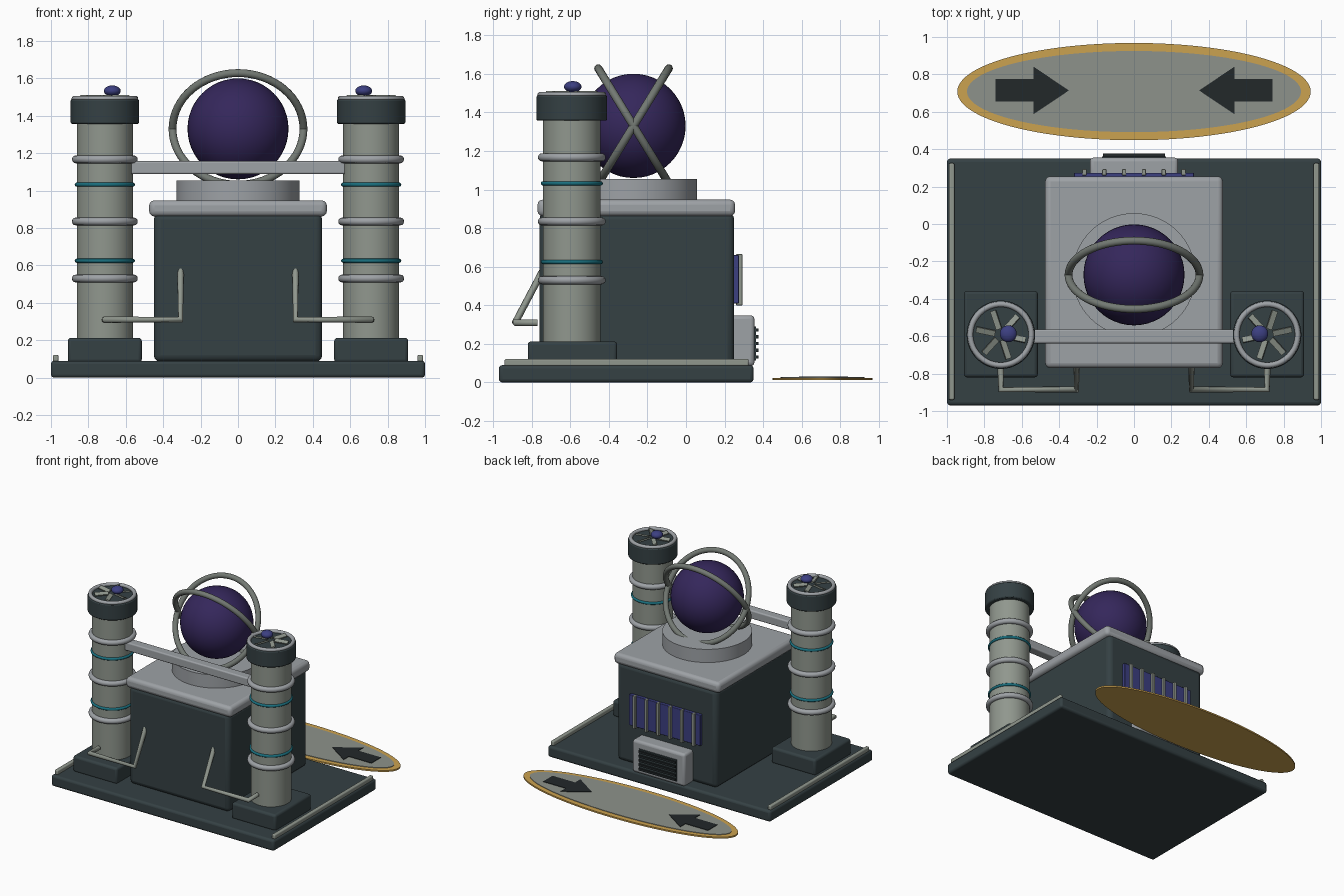
import bpy, bmesh, math
from mathutils import Matrix, Vector

if "Cube" in bpy.data.objects:
    bpy.data.objects.remove(bpy.data.objects["Cube"])


def mat(name, r, g, b):
    m = bpy.data.materials.new(name)
    m.diffuse_color = (r, g, b, 1)
    m.use_nodes = True
    m.node_tree.nodes["Principled BSDF"].inputs["Base Color"].default_value = m.diffuse_color
    return m


DARK = mat("dark_slate", 0.035, 0.052, 0.057)
LIGHT = mat("light_metal", 0.34, 0.36, 0.38)
METAL = mat("column_metal", 0.28, 0.31, 0.27)
RINGM = mat("ring_metal", 0.17, 0.19, 0.17)
PURPLE = mat("orb_purple", 0.035, 0.02, 0.105)
BLUE = mat("panel_blue", 0.045, 0.05, 0.22)
TEAL = mat("teal_glow", 0.01, 0.16, 0.21)
GOLD = mat("gold", 0.6, 0.36, 0.08)
PAD = mat("pad_grey", 0.27, 0.29, 0.26)
BLACK = mat("black", 0.016, 0.021, 0.023)


def finish(o, name, material, bevel=0, smooth=True, segments=3):
    o.name = name
    o.data.materials.append(material)
    if bevel:
        b = o.modifiers.new("bevel", 'BEVEL')
        b.width, b.segments, b.limit_method = bevel, segments, 'ANGLE'
    if smooth:
        bpy.ops.object.select_all(action='DESELECT')
        o.select_set(True)
        bpy.context.view_layer.objects.active = o
        bpy.ops.object.shade_smooth_by_angle(angle=math.radians(35))
    return o


def box(name, x, y, z, material, bevel=0.0):
    """Box from (min, max) ranges per axis."""
    bm = bmesh.new()
    size = [r[1] - r[0] for r in (x, y, z)]
    mid = [(r[0] + r[1]) / 2 for r in (x, y, z)]
    bmesh.ops.create_cube(bm, size=1, matrix=Matrix.Diagonal((*size, 1)))
    me = bpy.data.meshes.new(name)
    bm.to_mesh(me)
    bm.free()
    o = bpy.data.objects.new(name, me)
    bpy.context.collection.objects.link(o)
    o.location = mid
    return finish(o, name, material, bevel)


def cyl(name, c, r, z0, z1, material, bevel=0, ry=None, n=48):
    bpy.ops.mesh.primitive_cylinder_add(vertices=n, radius=1, depth=1, location=(c[0], c[1], (z0 + z1) / 2))
    o = bpy.context.object
    o.data.transform(Matrix.Diagonal((r, ry or r, z1 - z0, 1)))
    return finish(o, name, material, bevel, segments=2)


def torus(name, loc, R, r, material, rot=(0, 0, 0)):
    bpy.ops.mesh.primitive_torus_add(major_radius=R, minor_radius=r, major_segments=64,
                                     minor_segments=12, location=loc, rotation=rot)
    return finish(bpy.context.object, name, material)


def ball(name, loc, r, material, squash=1):
    bpy.ops.mesh.primitive_uv_sphere_add(segments=48, ring_count=24, radius=r, location=loc)
    o = bpy.context.object
    o.data.transform(Matrix.Diagonal((1, 1, squash, 1)))
    return finish(o, name, material)


def pipe(name, pts, r, material):
    cu = bpy.data.curves.new(name, 'CURVE')
    cu.dimensions = '3D'
    cu.bevel_depth, cu.bevel_resolution, cu.use_fill_caps = r, 3, True
    sp = cu.splines.new('POLY')
    sp.points.add(len(pts) - 1)
    for p, co in zip(sp.points, pts):
        p.co = (*co, 1)
    o = bpy.data.objects.new(name, cu)
    bpy.context.collection.objects.link(o)
    cu.materials.append(material)


# Base plate, main housing and lid
box("base_plate", (-1, 1), (-0.97, 0.35), (0, 0.09), DARK, 0.018)
box("housing", (-0.45, 0.45), (-0.76, 0.25), (0.085, 0.88), DARK, 0.035)
box("lid", (-0.475, 0.475), (-0.77, 0.255), (0.862, 0.948), LIGHT, 0.028)

# Orb on its pedestal with two crossed rings
C = Vector((0, -0.272, 1.33))
cyl("pedestal", C, 0.33, 0.94, 1.055, LIGHT, n=64)
ball("orb", C, 0.27, PURPLE)
for i, s in enumerate((-1, 1)):
    torus(f"orb_ring_{i}", C, 0.35, 0.021, RINGM, (math.radians(90 + s * 31.5), 0, 0))

# Mirrored towers
CY = -0.592
for s, side in ((-1, "left"), (1, "right")):
    X = s * 0.712
    xr = sorted((s * 0.514, s * 0.91))
    box(f"{side}_tower_foot", xr, (-0.82, -0.357), (0.08, 0.213), DARK, 0.018)
    cyl(f"{side}_tower", (X, CY), 0.15, 0.2, 1.38, METAL)
    for z in (0.53, 0.835, 1.167):
        torus(f"{side}_tower_band", (X, CY, z), 0.155, 0.021, LIGHT)
    for z in (0.625, 1.032):
        torus(f"{side}_tower_glow_band", (X, CY, z), 0.15, 0.011, TEAL)
    cyl(f"{side}_tower_cap", (X, CY), 0.183, 1.357, 1.488, DARK, 0.008)
    torus(f"{side}_cap_rim", (X, CY, 1.492), 0.163, 0.015, LIGHT)
    # Fan of pitched blades with an offset hub
    for k in range(6):
        a = s * math.radians(12 + 60 * k)
        blade = box(f"{side}_fan_blade_{k}", (-0.052, 0.052), (-0.016, 0.016), (-0.005, 0.005), METAL)
        blade.matrix_world = (Matrix.Translation((X, CY, 1.501)) @ Matrix.Rotation(a, 4, 'Z')
                              @ Matrix.Translation((0.083, 0, 0)) @ Matrix.Rotation(s * 0.4, 4, 'X'))
    ball(f"{side}_fan_hub", (s * 0.672, CY + 0.005, 1.533), 0.045, BLUE, 0.65)
    # Front pipe from tower to housing
    pipe(f"{side}_pipe", [(X, -0.77, 0.31), (X, -0.885, 0.31),
                          (s * 0.307, -0.885, 0.31), (s * 0.307, -0.74, 0.585)], 0.018, METAL)
    # Edge rail on the base
    xr = sorted((s * 0.96, s * 0.99))
    box(f"{side}_edge_rail", xr, (-0.94, 0.325), (0.085, 0.122), METAL, 0.008)

# Crossbar between the towers
box("crossbar", (-0.6, 0.6), (-0.638, -0.563), (1.088, 1.157), LIGHT, 0.01)

# Rear window with vertical bars
box("rear_window", (-0.32, 0.32), (0.24, 0.274), (0.41, 0.66), BLUE, 0.004)
for k in range(6):
    x = (k - 2.5) * 0.106
    box(f"window_bar_{k}", (x - 0.011, x + 0.011), (0.26, 0.293), (0.4, 0.665), METAL, 0.004)

# Rear vent
box("vent_box", (-0.236, 0.236), (0.23, 0.355), (0.085, 0.348), LIGHT, 0.02)
box("vent_grille", (-0.17, 0.17), (0.34, 0.362), (0.115, 0.29), DARK)
for k in range(5):
    z = 0.132 + k * 0.035
    box(f"vent_slat_{k}", (-0.165, 0.165), (0.355, 0.376), (z - 0.008, z + 0.008), BLACK)

# Oval floor pad with two arrows
P = (0, 0.708)
cyl("pad_border", P, 0.945, 0.012, 0.024, GOLD, ry=0.26, n=96)
cyl("pad_surface", P, 0.893, 0.018, 0.028, PAD, ry=0.217, n=96)
for s, side in ((-1, "left"), (1, "right")):
    outline = [(0.74, 0.06), (0.74, -0.06), (0.537, -0.06), (0.537, -0.127),
               (0.348, 0), (0.537, 0.127), (0.537, 0.06)]
    bm = bmesh.new()
    f = bm.faces.new([bm.verts.new((s * x, P[1] + 0.006 + y, 0.025)) for x, y in outline])
    ext = bmesh.ops.extrude_face_region(bm, geom=[f])
    bmesh.ops.translate(bm, verts=[v for v in ext["geom"] if isinstance(v, bmesh.types.BMVert)],
                        vec=(0, 0, 0.007))
    bmesh.ops.recalc_face_normals(bm, faces=bm.faces)
    me = bpy.data.meshes.new("arrow")
    bm.to_mesh(me)
    bm.free()
    o = bpy.data.objects.new("arrow", me)
    bpy.context.collection.objects.link(o)
    finish(o, f"{side}_arrow", BLACK, smooth=False)
